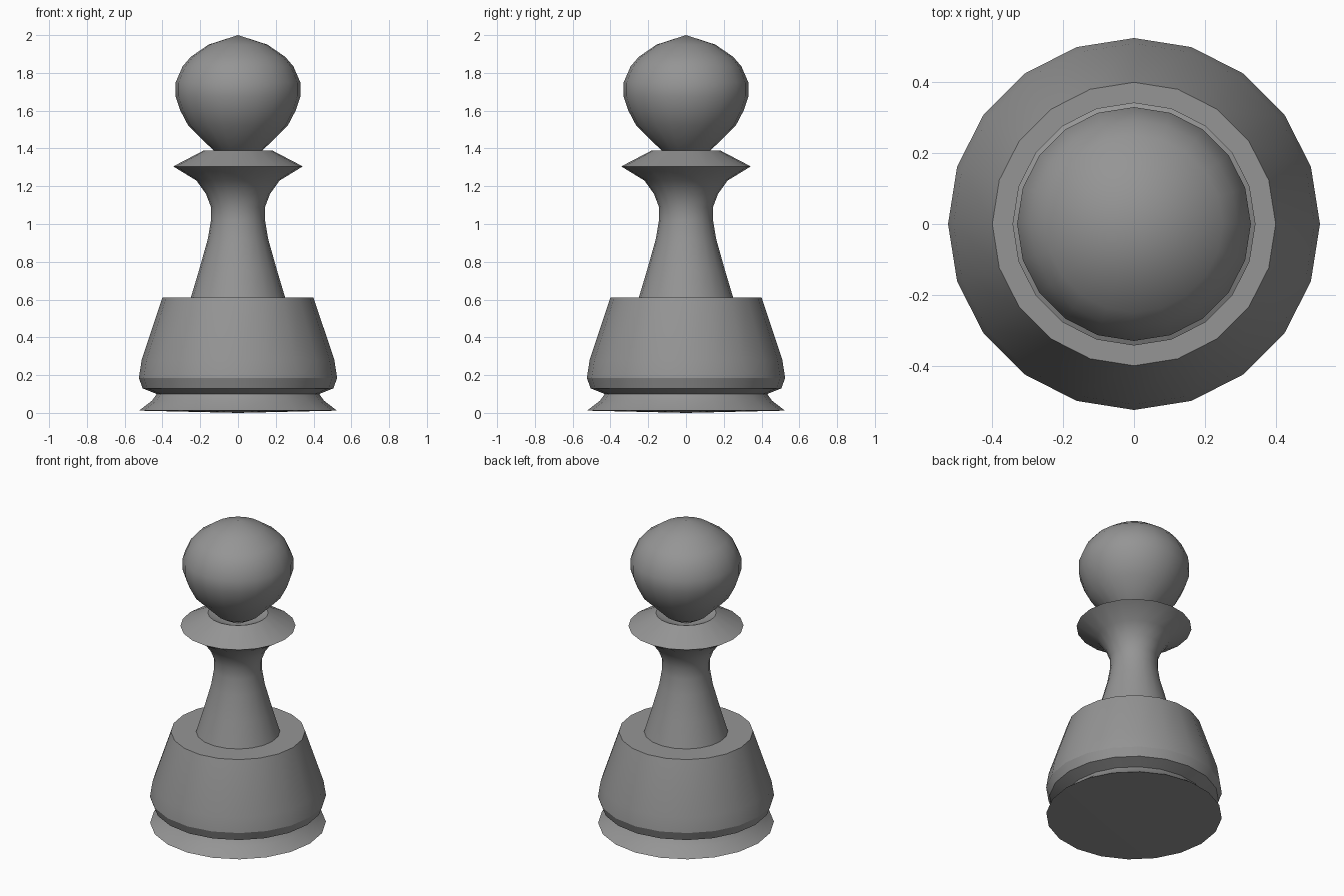
import bpy
import bmesh
from math import tau, radians

SIDES = 20

cube = bpy.data.objects.get("Cube")
if cube:
    bpy.data.objects.remove(cube, do_unlink=True)

# Single grey finish
grey = bpy.data.materials.new("grey")
grey.use_nodes = True
colour = (0.3, 0.3, 0.3, 1)
grey.diffuse_color = colour
grey.node_tree.nodes["Principled BSDF"].inputs["Base Color"].default_value = colour


def lathe(name, profile):
    """Turn a (radius, height) profile, listed upwards, around the z axis."""
    bm = bmesh.new()
    verts = [bm.verts.new((r, 0, z)) for r, z in profile]
    edges = [bm.edges.new(pair) for pair in zip(verts, verts[1:])]
    bmesh.ops.spin(bm, geom=verts + edges, cent=(0, 0, 0), axis=(0, 0, 1),
                   angle=tau, steps=SIDES, use_duplicate=False)
    bmesh.ops.remove_doubles(bm, verts=bm.verts, dist=0.0005)
    bmesh.ops.recalc_face_normals(bm, faces=bm.faces)
    # Open profiles still face outwards
    widest = max(bm.faces, key=lambda f: f.calc_center_median().xy.length * abs(f.normal.xy.length))
    if widest.normal.xy.dot(widest.calc_center_median().xy) < 0:
        bmesh.ops.reverse_faces(bm, faces=bm.faces)
    mesh = bpy.data.meshes.new(name)
    bm.to_mesh(mesh)
    bm.free()
    mesh.materials.append(grey)
    obj = bpy.data.objects.new(name, mesh)
    bpy.context.collection.objects.link(obj)
    bpy.ops.object.select_all(action='DESELECT')
    obj.select_set(True)
    bpy.context.view_layer.objects.active = obj
    bpy.ops.object.shade_smooth_by_angle(angle=radians(25))
    return obj


# Flared foot, groove and heavy tapered base with a flat ledge
lathe("base", [(0, 0), (0.524, 0.012), (0.455, 0.065), (0.43, 0.1),
               (0.505, 0.13), (0.525, 0.185), (0.51, 0.28), (0.4, 0.61), (0, 0.61)])

# Waisted stem flaring into a sharp collar with a dished top
lathe("stem_and_collar", [(0.25, 0.61), (0.205, 0.76), (0.16, 0.92), (0.143, 1.02),
                          (0.143, 1.09), (0.17, 1.16), (0.22, 1.23), (0.343, 1.305),
                          (0.18, 1.39), (0, 1.315)])

# Rounded head, slightly pointed at the top and tapering below
lathe("head", [(0, 1.315), (0.13, 1.39), (0.263, 1.52), (0.305, 1.6), (0.33, 1.675),
               (0.33, 1.75), (0.293, 1.835), (0.25, 1.885), (0.155, 1.95), (0, 2)])
